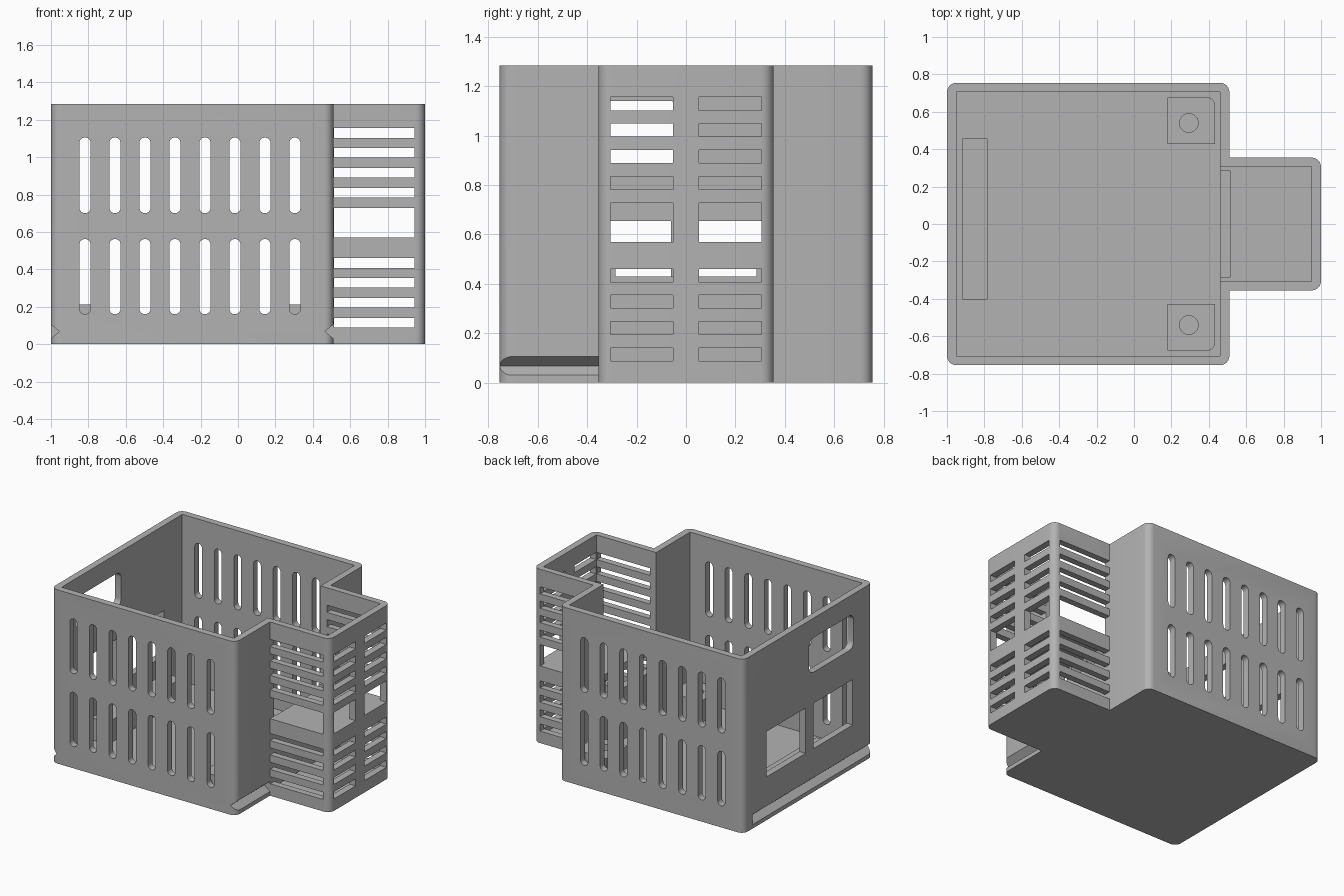
import bpy, bmesh, math
from mathutils import Vector, Matrix

if "Cube" in bpy.data.objects:
    bpy.data.objects.remove(bpy.data.objects["Cube"])

H, FLOOR = 1.285, 0.05
gray = bpy.data.materials.new("plain_gray")
gray.diffuse_color = (0.45, 0.45, 0.45, 1)
gray.use_nodes = True
gray.node_tree.nodes["Principled BSDF"].inputs["Base Color"].default_value = gray.diffuse_color


def rounded(points, seg=6):
    """Polygon of (x, y, radius) with rounded corners."""
    out = []
    for i, (x, y, r) in enumerate(points):
        p = Vector((x, y))
        if r == 0:
            out.append(p)
            continue
        a = (Vector(points[i - 1][:2]) - p).normalized() * r
        b = (Vector(points[(i + 1) % len(points)][:2]) - p).normalized() * r
        for k in range(seg + 1):
            t = math.pi / 2 * k / seg
            out.append(p + a * (1 - math.sin(t)) + b * (1 - math.cos(t)))
    return out


def rect(x0, x1, y0, y1, r=0.0):
    return rounded([(x0, y0, r), (x1, y0, r), (x1, y1, r), (x0, y1, r)])


def add_prism(bm, pts, lo, hi, axis="z"):
    """Extrude a 2D outline along an axis: z uses (x,y), y uses (x,z), x uses (y,z)."""
    place = {"z": lambda p, t: (p[0], p[1], t),
             "y": lambda p, t: (p[0], t, p[1]),
             "x": lambda p, t: (t, p[0], p[1])}[axis]
    a = [bm.verts.new(place(p, lo)) for p in pts]
    b = [bm.verts.new(place(p, hi)) for p in pts]
    n = len(pts)
    faces = [bm.faces.new(a), bm.faces.new(b)]
    faces += [bm.faces.new((a[i], a[(i + 1) % n], b[(i + 1) % n], b[i])) for i in range(n)]
    bmesh.ops.recalc_face_normals(bm, faces=faces)


def make(name, prisms):
    bm = bmesh.new()
    for p in prisms:
        add_prism(bm, *p)
    me = bpy.data.meshes.new(name)
    bm.to_mesh(me)
    bm.free()
    ob = bpy.data.objects.new(name, me)
    bpy.context.collection.objects.link(ob)
    me.materials.append(gray)
    return ob


def cut(ob, prisms):
    tool = make("cutter", prisms)
    tool.hide_render = True
    mod = ob.modifiers.new("cut", "BOOLEAN")
    mod.operation, mod.solver, mod.object = "DIFFERENCE", "EXACT", tool
    bpy.context.view_layer.objects.active = ob
    bpy.ops.object.modifier_apply(modifier=mod.name)
    bpy.data.objects.remove(tool)


# Case: big box plus narrower annex, one rounded outline
R = 0.05
outer = rounded([(-1, -.755, R), (.51, -.755, R), (.51, -.355, 0), (1, -.355, R),
                 (1, .355, R), (.51, .355, 0), (.51, .755, R), (-1, .755, R)])
inner = rounded([(-.95, -.705, 0), (.46, -.705, 0), (.46, -.308, 0), (.95, -.308, 0),
                 (.95, .308, 0), (.46, .308, 0), (.46, .705, 0), (-.95, .705, 0)])
case = make("case", [(outer, 0, H)])
cut(case, [(inner, FLOOR, H + .1)])

# Rounded vent slots through the front and back walls
slots = []
for i in range(8):
    x = -.818 + .1603 * i
    for z0, z1 in ((.16, .562), (.70, 1.105)):
        slots.append((rect(x - .03, x + .03, z0, z1, .0299), -.9, .9, "y"))
cut(case, slots)

# Louvre slots on the three annex walls
rows = [(.088, .141), (.195, .247), (.302, .354), (.408, .460), (.570, .728),
        (.783, .835), (.890, .943), (.997, 1.050), (1.103, 1.156)]
cut(case, [(rect(.512, .945, a, b), -.5, .5, "y") for a, b in rows])
cut(case, [(rect(y, y + .253, a, b), .9, 1.1, "x") for a, b in rows for y in (-.306, .053)])

# Left wall windows: two square-cornered, one rounded
cut(case, [(rect(.03, .49, .32, .655), -1.1, -.9, "x"),
           (rect(-.52, -.06, .32, .655), -1.1, -.9, "x"),
           (rect(-.53, -.01, .885, 1.14, .05), -1.1, -.9, "x")])

# V grooves near the base on the left and right walls
cut(case, [([(-1.01, .022), (-.955, .068), (-1.01, .114)], -.9, .65, "y"),
           ([(.52, .022), (.465, .068), (.52, .114)], -.9, -.355, "y")])

# Notched divider between box and annex
divider = make("divider", [(rect(-.308, .308, FLOOR, .57), .46, .512, "x")])
cut(divider, [(rect(-.285, .285, .43, .7), .4, .6, "x")])

# Shelf inside the annex
shelf = make("annex_shelf", [(rect(.512, .95, -.308, .308), .515, .57)])

# Corner posts with screw holes
posts = []
for name, s in (("back_post", 1), ("front_post", -1)):
    pts = rounded([(.18, .428 * s, 0), (.432, .428 * s, 0), (.432, .677 * s, .04), (.18, .677 * s, 0)])
    post = make(name, [(pts, FLOOR, .213)])
    hole = [(.293 + .05 * math.cos(math.tau * k / 32), .54 * s + .05 * math.sin(math.tau * k / 32))
            for k in range(32)]
    cut(post, [(hole, FLOOR + .01, .4)])
    posts.append(post)

# Low rail beside the left wall
rail = make("floor_rail", [(rect(-.918, -.783, -.403, .458), FLOOR, .213)])

for ob in [case, divider, shelf, rail] + posts:
    bpy.ops.object.select_all(action="DESELECT")
    ob.select_set(True)
    bpy.context.view_layer.objects.active = ob
    bpy.ops.object.shade_smooth_by_angle(angle=math.radians(30))
